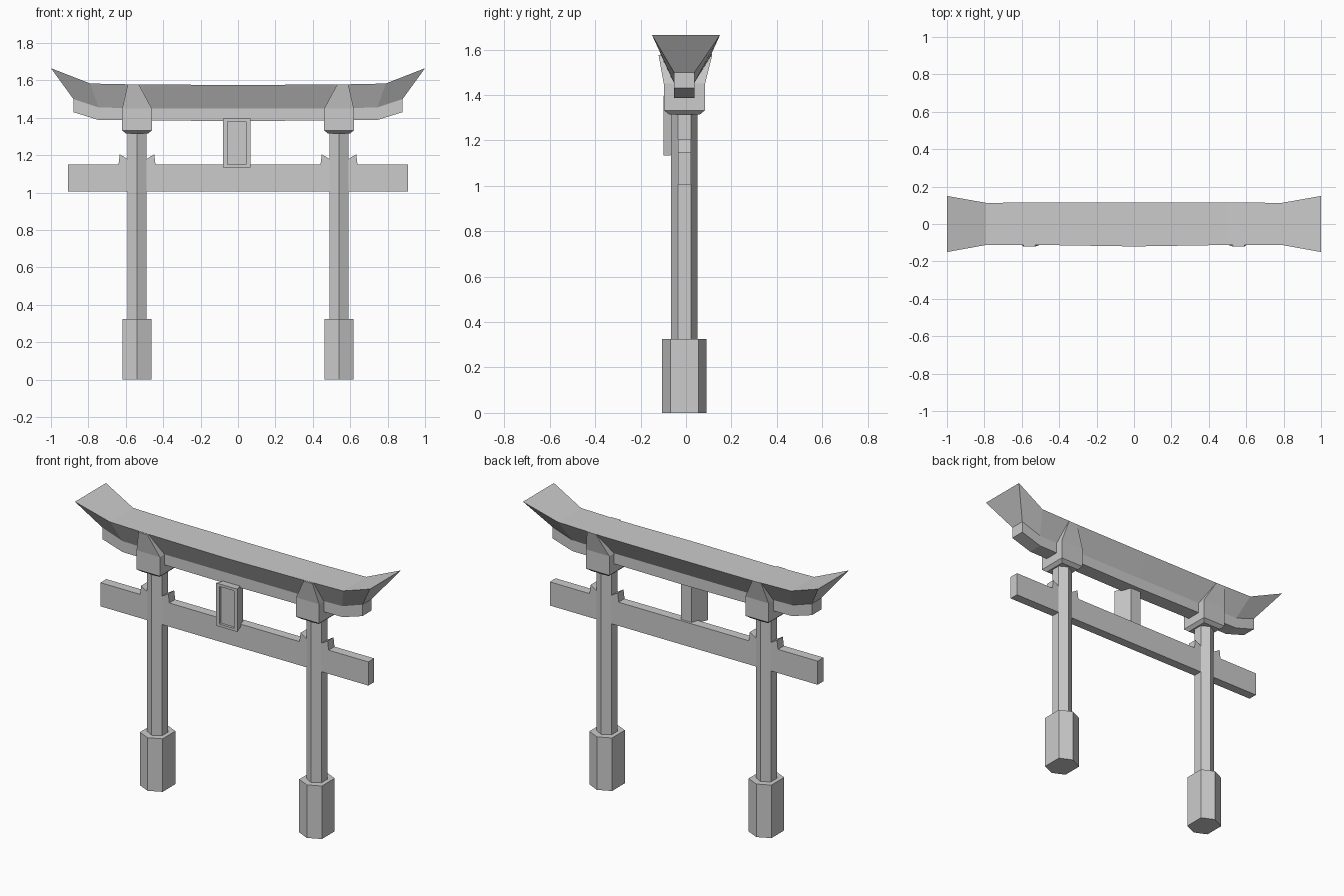
import bpy, bmesh

if "Cube" in bpy.data.objects:
    bpy.data.objects.remove(bpy.data.objects["Cube"])

PX = 0.54   # pillar offset from the centre
CY = -0.007  # depth centre of the frame


def loft(name, rings):
    """Closed solid skinned through rings with equal point counts."""
    bm = bmesh.new()
    loops = [[bm.verts.new(p) for p in r] for r in rings]
    n = len(loops[0])
    for a, b in zip(loops, loops[1:]):
        for i in range(n):
            j = (i + 1) % n
            bm.faces.new((a[i], a[j], b[j], b[i]))
    bm.faces.new(loops[0][::-1])
    bm.faces.new(loops[-1])
    bmesh.ops.recalc_face_normals(bm, faces=bm.faces)
    me = bpy.data.meshes.new(name)
    bm.to_mesh(me)
    bm.free()
    ob = bpy.data.objects.new(name, me)
    bpy.context.collection.objects.link(ob)
    return ob


def rect(x0, x1, y0, y1, z):
    return [(x0, y0, z), (x1, y0, z), (x1, y1, z), (x0, y1, z)]


def box(name, x0, x1, y0, y1, z0, z1):
    return loft(name, [rect(x0, x1, y0, y1, z) for z in (z0, z1)])


def hex_post(name, x, hx, tip, side, z0, z1):
    pts = [(0, -tip), (hx, -side), (hx, side), (0, tip), (-hx, side), (-hx, -side)]
    return loft(name, [[(x + a, CY + b, z) for a, b in pts] for z in (z0, z1)])


def extrude_y(name, prof, y0, y1):
    return loft(name, [[(x, y, z) for x, z in prof] for y in (y0, y1)])


def mirrored(stations):
    """Stations from the centre outward, continued on the -x side."""
    return [(-s[0],) + s[1:] for s in stations[:0:-1]] + stations


# Pillars with bases, wedges and flared capitals
for s, side in ((-1, "left"), (1, "right")):
    x = s * PX
    hex_post(side + "_base", x, 0.077, 0.098, 0.062, 0, 0.325)
    hex_post(side + "_pillar", x, 0.051, 0.058, 0.029, 0.32, 1.34)
    for d, where in ((-1, "inner"), (1, "outer")):
        prof = [(0.04, 1.14), (0.10, 1.14), (0.092, 1.205), (0.052, 1.18), (0.04, 1.18)]
        extrude_y(f"{side}_{where}_wedge",
                  [(s * (PX + d * a), z) for a, z in prof], -0.035, 0.022)
    loft(side + "_capital", [
        rect(x - 0.06, x + 0.06, -0.075, 0.062, 1.315),
        rect(x - 0.079, x + 0.079, -0.098, 0.084, 1.333),
        rect(x - 0.079, x + 0.079, -0.098, 0.084, 1.45),
        rect(x + s * 0.02 - 0.03, x + s * 0.02 + 0.03, -0.121, 0.116, 1.577)])

# Lower tie beam
box("tie_beam", -0.908, 0.908, -0.035, 0.022, 1.005, 1.15)

# Upper beam with upturned ends: x, bottom z, top z
beam = mirrored([(0, 1.382, 1.452), (0.745, 1.388, 1.455), (0.88, 1.43, 1.50)])
loft("upper_beam", [[(x, -0.053, b), (x, 0.037, b), (x, 0.037, t), (x, -0.053, t)]
                    for x, b, t in beam])

# Flared roof: top x, bottom x, bottom z, top z, front y, back y
half = [(0, 0, 1.45, 1.576, -0.12, 0.115),
        (0.5, 0.5, 1.45, 1.577, -0.112, 0.115),
        (0.79, 0.745, 1.455, 1.583, -0.112, 0.113),
        (1.0, 0.88, 1.50, 1.665, -0.15, 0.15)]
roof = [(-a, -b) + tuple(r) for a, b, *r in half[:0:-1]] + half
loft("roof", [[(xb, -0.053, b), (xb, 0.037, b), (xt, y1, t), (xt, y0, t)]
              for xt, xb, b, t, y0, y1 in roof])

# Hanging tablet: front frame with a sunken panel and tapering back
def tablet_ring(inset, y, dz=0):
    x0, x1, z0, z1 = -0.08 + inset, 0.066 - inset, 1.133 + dz, 1.395 - dz
    return [(x0, y, z0), (x1, y, z0), (x1, y, z1), (x0, y, z1)]


loft("tablet", [tablet_ring(0.023, -0.085, 0.016), tablet_ring(0.023, -0.10, 0.016),
                tablet_ring(0, -0.10), tablet_ring(0.037, 0.008, 0.006)])
